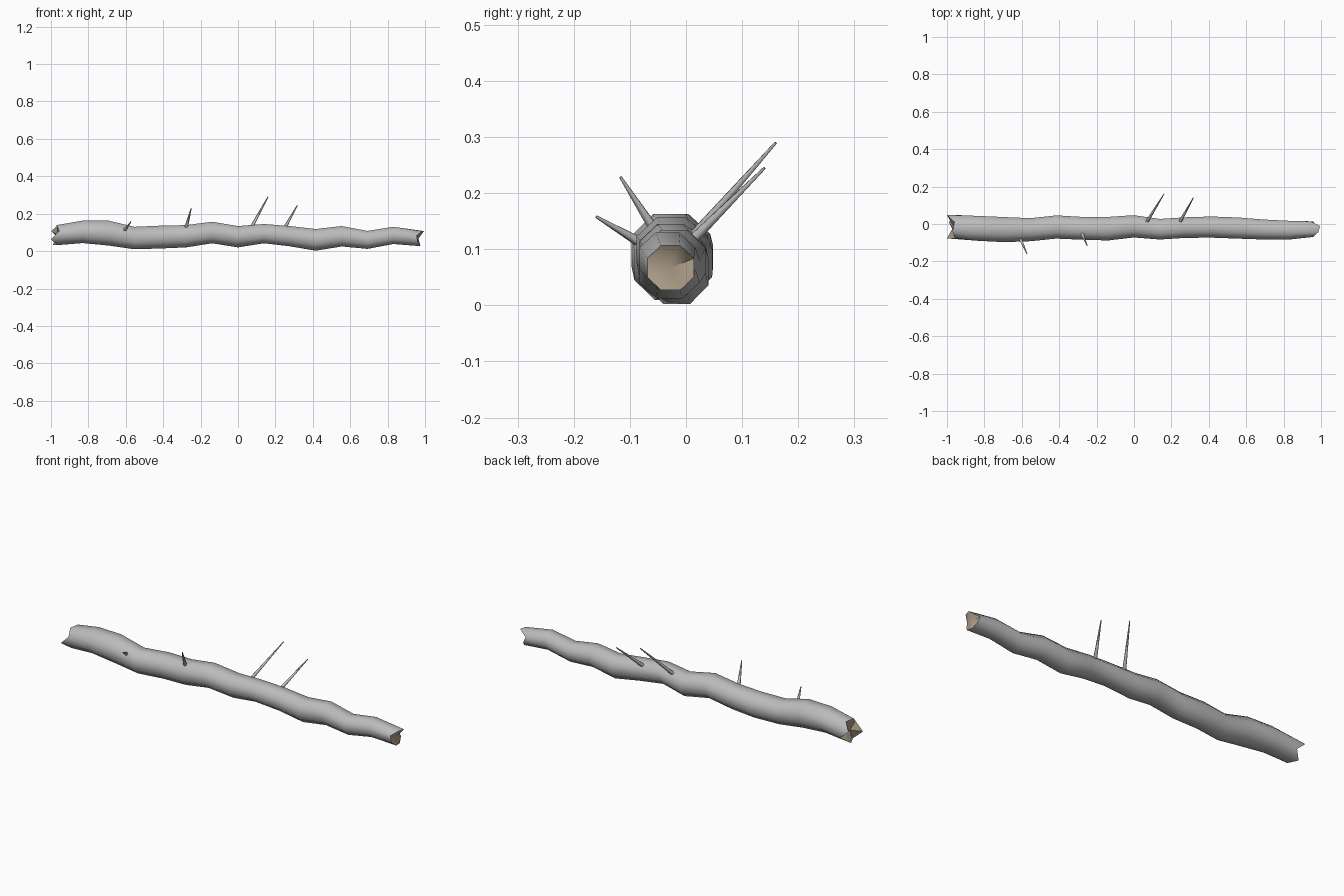
import bpy, bmesh, math
from mathutils import Vector

if "Cube" in bpy.data.objects:
    bpy.data.objects.remove(bpy.data.objects["Cube"])

SIDES = 8
STEP = 0.1385
# Per ring along x: top z, bottom z, back y, front y
rings = [
    (.139, .032, .048, -.077), (.163, .043, .043, -.090), (.163, .030, .037, -.097),
    (.130, .010, .031, -.092), (.136, .014, .046, -.078), (.139, .020, .038, -.084),
    (.157, .042, .038, -.088), (.134, .020, .047, -.072), (.145, .042, .027, -.083),
    (.134, .026, .036, -.074), (.118, .002, .040, -.073), (.134, .025, .035, -.078),
    (.108, .012, .024, -.083), (.130, .038, .017, -.083), (.107, .027, .014, -.069)]
# Splintered x positions of the vertices at each broken end
left_x = [-1, -.96, -.97, -.955, -1, -.965, -.99, -.95]
right_x = [.945, .995, .985, .955, .96, .975, .97, .96]

wood = bpy.data.materials.new("broken_wood")
wood.diffuse_color = (0.42, 0.34, 0.25, 1)
wood.use_nodes = True
wood.node_tree.nodes["Principled BSDF"].inputs["Base Color"].default_value = wood.diffuse_color
bark = bpy.data.materials.new("bark")
bark.diffuse_color = (0.5, 0.5, 0.5, 1)
bark.use_nodes = True
bark.node_tree.nodes["Principled BSDF"].inputs["Base Color"].default_value = bark.diffuse_color


def finish(bm, name, mats=(), angle=60):
    bmesh.ops.recalc_face_normals(bm, faces=bm.faces)
    me = bpy.data.meshes.new(name)
    bm.to_mesh(me)
    bm.free()
    ob = bpy.data.objects.new(name, me)
    bpy.context.collection.objects.link(ob)
    for m in mats:
        me.materials.append(m)
    bpy.ops.object.select_all(action='DESELECT')
    ob.select_set(True)
    bpy.context.view_layer.objects.active = ob
    bpy.ops.object.shade_smooth_by_angle(angle=math.radians(angle))
    return ob


# Crooked trunk with jagged ends
bm = bmesh.new()
loops = []
k = 1 / math.cos(math.pi / SIDES)
for i, (zt, zb, yb, yf) in enumerate(rings):
    loop = []
    for j in range(SIDES):
        a = (j + .5) * 2 * math.pi / SIDES
        x = (i - 7) * STEP
        if i == 0:
            x = left_x[j]
        elif i == len(rings) - 1:
            x = right_x[j]
        y = (yb + yf) / 2 + (yb - yf) / 2 * k * math.cos(a)
        z = (zt + zb) / 2 + (zt - zb) / 2 * k * math.sin(a)
        loop.append(bm.verts.new((x, y, z)))
    loops.append(loop)
for a, b in zip(loops, loops[1:]):
    for j in range(SIDES):
        n = (j + 1) % SIDES
        bm.faces.new((a[j], a[n], b[n], b[j]))
# Exposed wood at both ends
for loop, cx in ((loops[0], -.965), (loops[-1], .965)):
    c = sum((v.co for v in loop), Vector()) / SIDES
    c.x = cx
    cv = bm.verts.new(c)
    for j in range(SIDES):
        bm.faces.new((loop[j], loop[(j + 1) % SIDES], cv)).material_index = 1
finish(bm, "log_trunk", (bark, wood))


# Twigs: thin tapered cones
def twig(name, base, tip, r1=.010, r2=.0025):
    base, tip = Vector(base), Vector(tip)
    d = tip - base
    bm = bmesh.new()
    bmesh.ops.create_cone(bm, cap_ends=True, segments=6, radius1=r1, radius2=r2, depth=d.length)
    rot = d.to_track_quat('Z', 'Y')
    for v in bm.verts:
        v.co = rot @ v.co + (base + tip) / 2
    finish(bm, name, (bark,))


twig("twig_1", (-.61, -.075, .108), (-.572, -.16, .158))
twig("twig_2", (-.278, -.05, .125), (-.25, -.117, .229))
twig("twig_3", (.068, .01, .12), (.16, .16, .29))
twig("twig_4", (.245, .01, .115), (.317, .14, .245))
